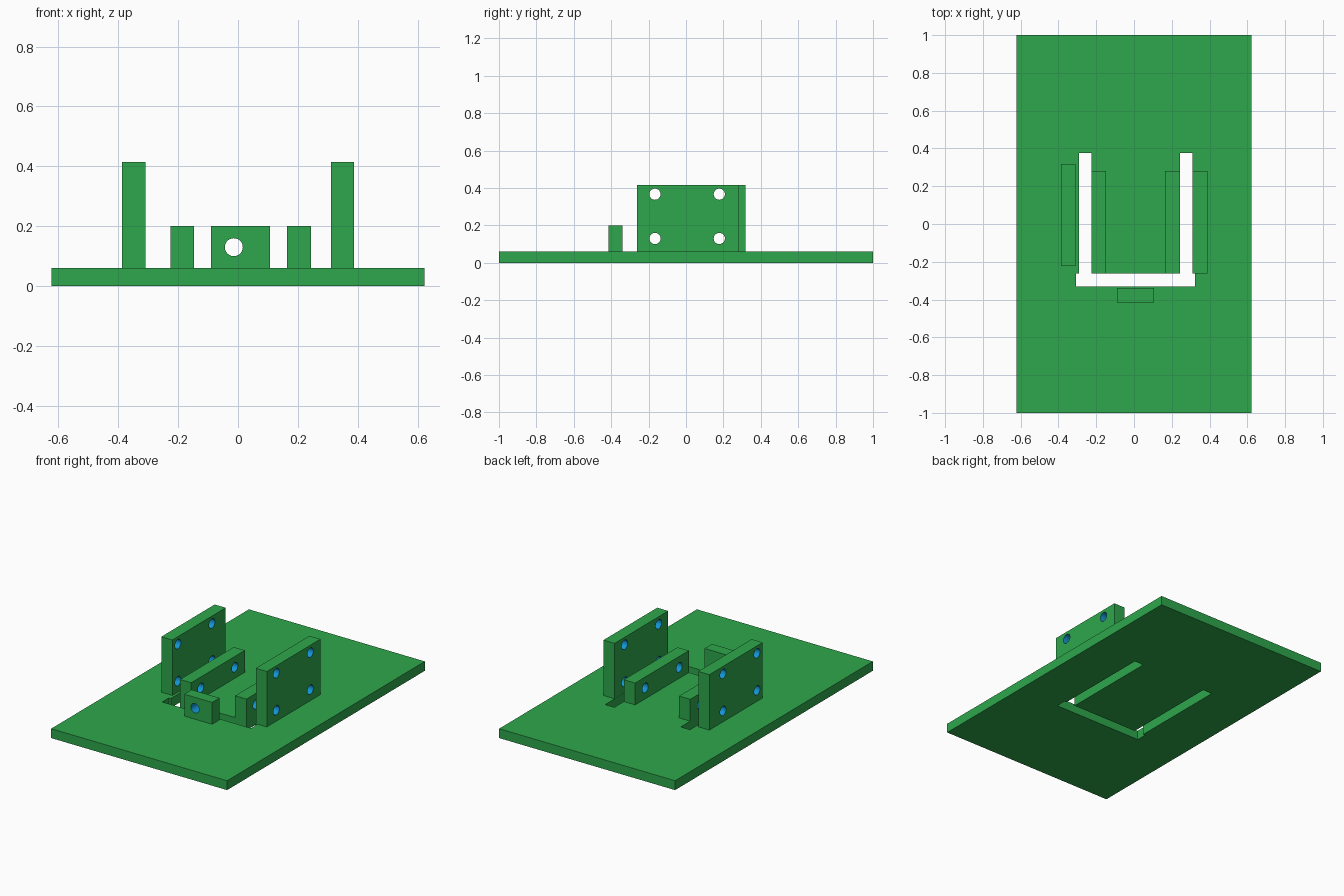
import bpy
import math

if "Cube" in bpy.data.objects:
    bpy.data.objects.remove(bpy.data.objects["Cube"])


def material(name, rgb):
    m = bpy.data.materials.new(name)
    m.diffuse_color = (*rgb, 1)
    m.use_nodes = True
    m.node_tree.nodes["Principled BSDF"].inputs["Base Color"].default_value = m.diffuse_color
    return m


GREEN = material("green", (0.027, 0.39, 0.072))
BLUE = material("hole blue", (0.007, 0.30, 0.66))


def box(name, x, y, z, mat=GREEN):
    bpy.ops.mesh.primitive_cube_add(size=1)
    o = bpy.context.object
    o.name = name
    for v in o.data.vertices:
        v.co = [r[0] if c < 0 else r[1] for c, r in zip(v.co, (x, y, z))]
    o.data.materials.append(mat)
    return o


def drill(location, rotation):
    bpy.ops.mesh.primitive_cylinder_add(vertices=32, radius=0.03, depth=0.2,
                                        location=location, rotation=rotation)
    o = bpy.context.object
    o.data.materials.append(BLUE)
    return o


def cut(target, cutters):
    for c in cutters:
        m = target.modifiers.new("cut", 'BOOLEAN')
        m.operation = 'DIFFERENCE'
        m.solver = 'EXACT'
        m.material_mode = 'TRANSFER'
        m.object = c
        bpy.ops.object.select_all(action='DESELECT')
        bpy.context.view_layer.objects.active = target
        target.select_set(True)
        bpy.ops.object.modifier_apply(modifier=m.name)
        bpy.data.objects.remove(c)
    bpy.ops.object.shade_smooth_by_angle(angle=math.radians(30))


# Base plate with a U-shaped slot
T = 0.06
base = box("base_plate", (-0.623, 0.623), (-1, 1), (0, T))
cut(base, [
    box("slot_left", (-0.292, -0.226), (-0.29, 0.376), (-0.1, 0.2)),
    box("slot_right", (0.244, 0.309), (-0.29, 0.376), (-0.1, 0.2)),
    box("slot_front", (-0.306, 0.323), (-0.33, -0.263), (-0.1, 0.2)),
])

# Upright side plates: tall outer pair, low inner pair, drilled sideways
SIDE = (0, math.pi / 2, 0)
plates = [
    ("outer_plate_left", (-0.387, -0.309), (-0.223, 0.317), 0.415, (0.13, 0.367)),
    ("outer_plate_right", (0.310, 0.388), (-0.263, 0.28), 0.415, (0.13, 0.367)),
    ("inner_plate_left", (-0.226, -0.147), (-0.263, 0.28), 0.2, (0.13,)),
    ("inner_plate_right", (0.164, 0.244), (-0.263, 0.28), 0.2, (0.13,)),
]
for name, x, y, top, rows in plates:
    plate = box(name, x, y, (T, top))
    cut(plate, [drill((sum(x) / 2, hy, hz), SIDE)
                for hy in (-0.166, 0.178) for hz in rows])

# Front stop block, drilled front to back
block = box("front_block", (-0.09, 0.107), (-0.415, -0.34), (T, 0.2))
cut(block, [drill((-0.014, -0.378, 0.13), (math.pi / 2, 0, 0))])
